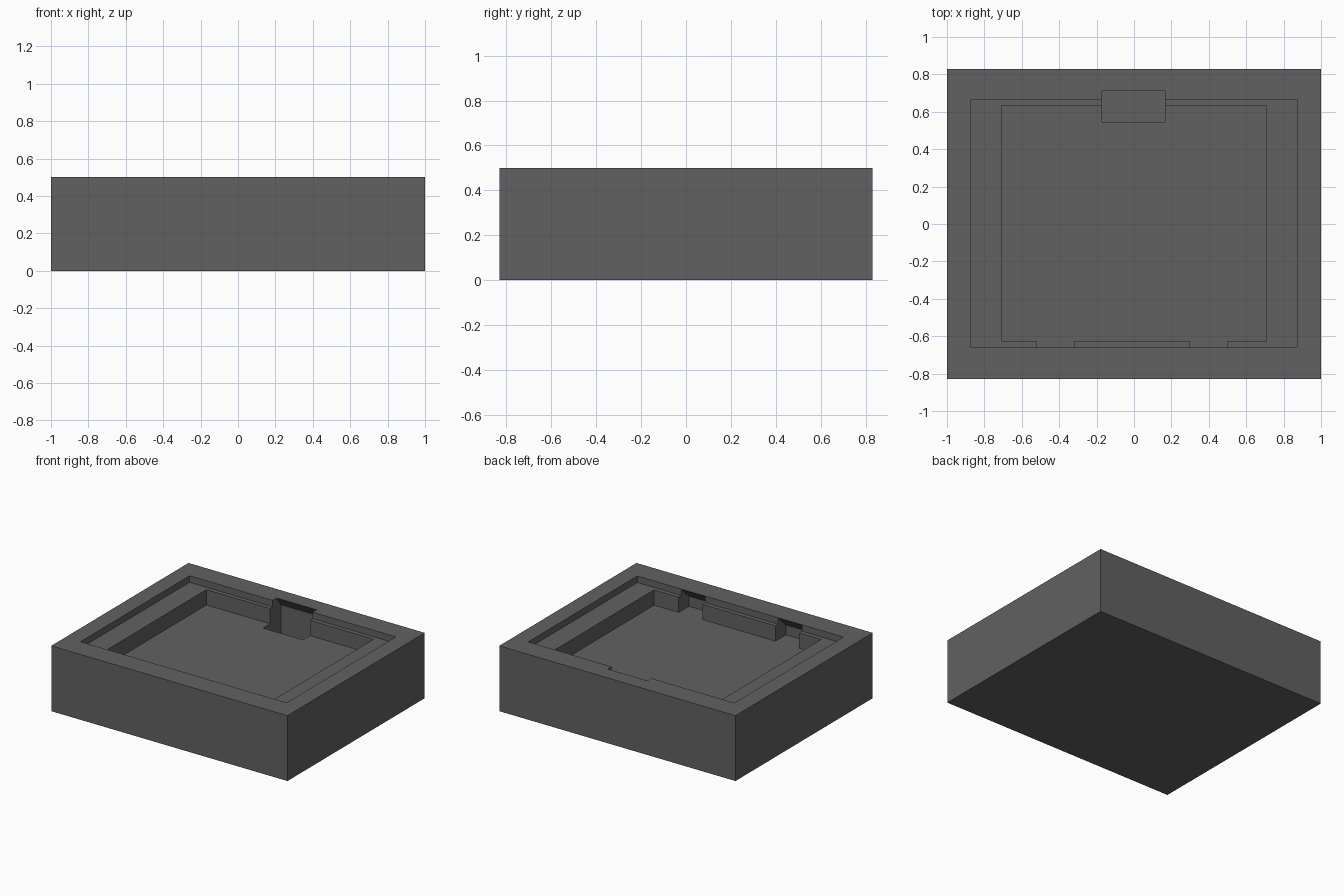
import bpy
import bmesh
from mathutils import Vector

old = bpy.data.objects.get("Cube")
if old:
    bpy.data.objects.remove(old, do_unlink=True)

grey = bpy.data.materials.new("dark grey")
grey.use_nodes = True
colour = (0.12, 0.12, 0.12, 1)
grey.diffuse_color = colour
grey.node_tree.nodes["Principled BSDF"].inputs["Base Color"].default_value = colour


def prism(name, x0, x1, profile):
    """Extrude a closed (y, z) profile from x0 to x1."""
    bm = bmesh.new()
    face = bm.faces.new([bm.verts.new((x0, y, z)) for y, z in profile])
    grown = bmesh.ops.extrude_face_region(bm, geom=[face])
    moved = [v for v in grown["geom"] if isinstance(v, bmesh.types.BMVert)]
    bmesh.ops.translate(bm, verts=moved, vec=Vector((x1 - x0, 0, 0)))
    bmesh.ops.recalc_face_normals(bm, faces=bm.faces)
    mesh = bpy.data.meshes.new(name)
    bm.to_mesh(mesh)
    bm.free()
    mesh.materials.append(grey)
    obj = bpy.data.objects.new(name, mesh)
    bpy.context.collection.objects.link(obj)
    return obj


def block(y0, y1, z0, z1):
    return [(y0, z0), (y1, z0), (y1, z1), (y0, z1)]


TOP, LEDGE, FLOOR, ABOVE = 0.5, 0.45, 0.333, 0.6

# Solid outer body
tray = prism("tray_body", -1, 1, block(-0.83, 0.83, 0, TOP))

# Stepped recess and pocket
cutters = [
    prism("lid_recess_cutter", -0.873, 0.873, block(-0.658, 0.662, LEDGE, ABOVE)),
    prism("pocket_cutter", -0.708, 0.708, block(-0.625, 0.63, FLOOR, ABOVE)),
]

# Deep finger notch at the back, undercut below the rim
cutters.append(prism("back_notch_cutter", -0.17, 0.167, [
    (0.545, 0.167), (0.76, 0.167), (0.76, 0.43), (0.71, TOP), (0.71, ABOVE), (0.545, ABOVE)]))

# Two undercut clip slots at the front
slot = [(-0.6, FLOOR), (-0.75, FLOOR), (-0.75, 0.41), (-0.66, 0.495), (-0.6, 0.495)]
for side, x in (("right", -0.42), ("left", 0.4)):
    cutters.append(prism(side + "_slot_cutter", x - 0.1, x + 0.1, slot))

# Carve the body, then discard the cutters
for cutter in cutters:
    cut = tray.modifiers.new(cutter.name, "BOOLEAN")
    cut.operation = "DIFFERENCE"
    cut.solver = "EXACT"
    cut.object = cutter
    cutter.hide_render = True
bpy.context.view_layer.update()
evaluated = tray.evaluated_get(bpy.context.evaluated_depsgraph_get())
carved = bpy.data.meshes.new_from_object(evaluated)
tray.modifiers.clear()
tray.data = carved
for cutter in cutters:
    bpy.data.objects.remove(cutter, do_unlink=True)
